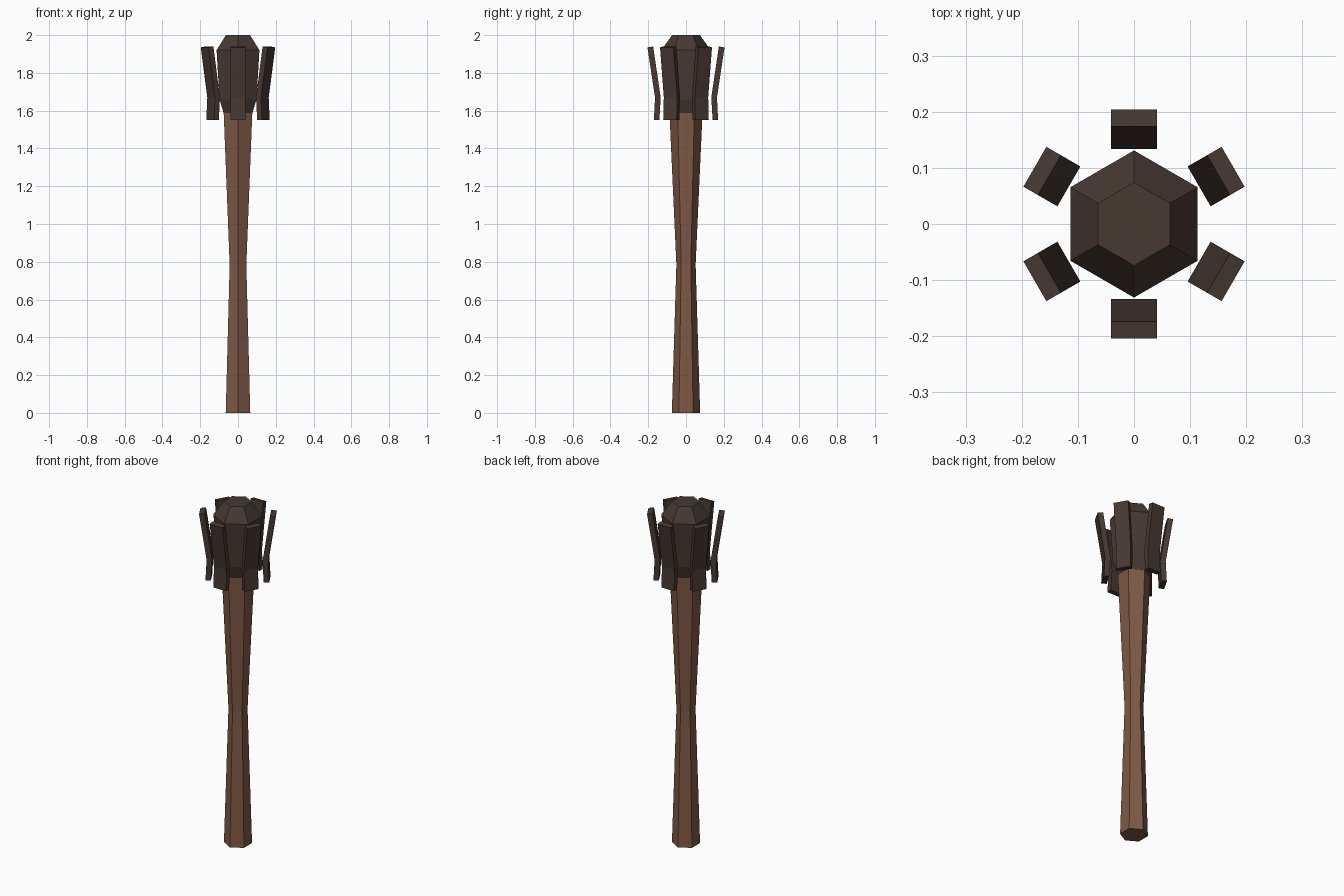
import bpy, bmesh, math
from mathutils import Matrix

if "Cube" in bpy.data.objects:
    bpy.data.objects.remove(bpy.data.objects["Cube"])


def material(name, rgb):
    m = bpy.data.materials.new(name)
    m.diffuse_color = (*rgb, 1)
    m.use_nodes = True
    m.node_tree.nodes["Principled BSDF"].inputs["Base Color"].default_value = m.diffuse_color
    return m


wood = material("brown wood", (0.21, 0.10, 0.058))
iron = material("dark iron", (0.062, 0.040, 0.031))


def finish(bm, name, mat):
    bmesh.ops.recalc_face_normals(bm, faces=bm.faces)
    me = bpy.data.meshes.new(name)
    bm.to_mesh(me)
    bm.free()
    me.materials.append(mat)
    ob = bpy.data.objects.new(name, me)
    bpy.context.collection.objects.link(ob)
    return ob


def hex_lathe(name, profile, mat):
    """Six-sided solid with corners on +y/-y from (radius, z) rings."""
    bm = bmesh.new()
    angles = [math.radians(30 + 60 * i) for i in range(6)]
    rings = [[bm.verts.new((r * math.cos(a), r * math.sin(a), z)) for a in angles]
             for r, z in profile]
    for lo, hi in zip(rings, rings[1:]):
        for i in range(6):
            j = (i + 1) % 6
            bm.faces.new((lo[i], lo[j], hi[j], hi[i]))
    bm.faces.new(rings[0][::-1])
    bm.faces.new(rings[-1])
    return finish(bm, name, mat)


def flange(name, angle):
    """Bent plate: side profile (distance from axis, z) extruded to its width."""
    inner = [(0.141, 1.55), (0.134, 1.67), (0.174, 1.94)]
    outer = [(0.170, 1.55), (0.164, 1.67), (0.204, 1.935)]
    half = 0.041
    bm = bmesh.new()
    rows = [[bm.verts.new((r, y, z)) for r, y, z in
             ((a[0], -half, a[1]), (a[0], half, a[1]),
              (b[0], half, b[1]), (b[0], -half, b[1]))]
            for a, b in zip(inner, outer)]
    for lo, hi in zip(rows, rows[1:]):
        for i in range(4):
            j = (i + 1) % 4
            bm.faces.new((lo[i], lo[j], hi[j], hi[i]))
    bm.faces.new(rows[0][::-1])
    bm.faces.new(rows[-1])
    bm.transform(Matrix.Rotation(angle, 4, 'Z'))
    return finish(bm, name, iron)


# Waisted wooden shaft
hex_lathe("handle", [(0.075, 0), (0.051, 0.785), (0.088, 1.60)], wood)

# Bevelled head
hex_lathe("head", [(0.088, 1.587), (0.113, 1.66), (0.131, 1.92), (0.074, 2.0)], iron)

# Six flared plates around the head
for k in range(6):
    flange(f"flange_{k + 1}", math.radians(30 + 60 * k))
